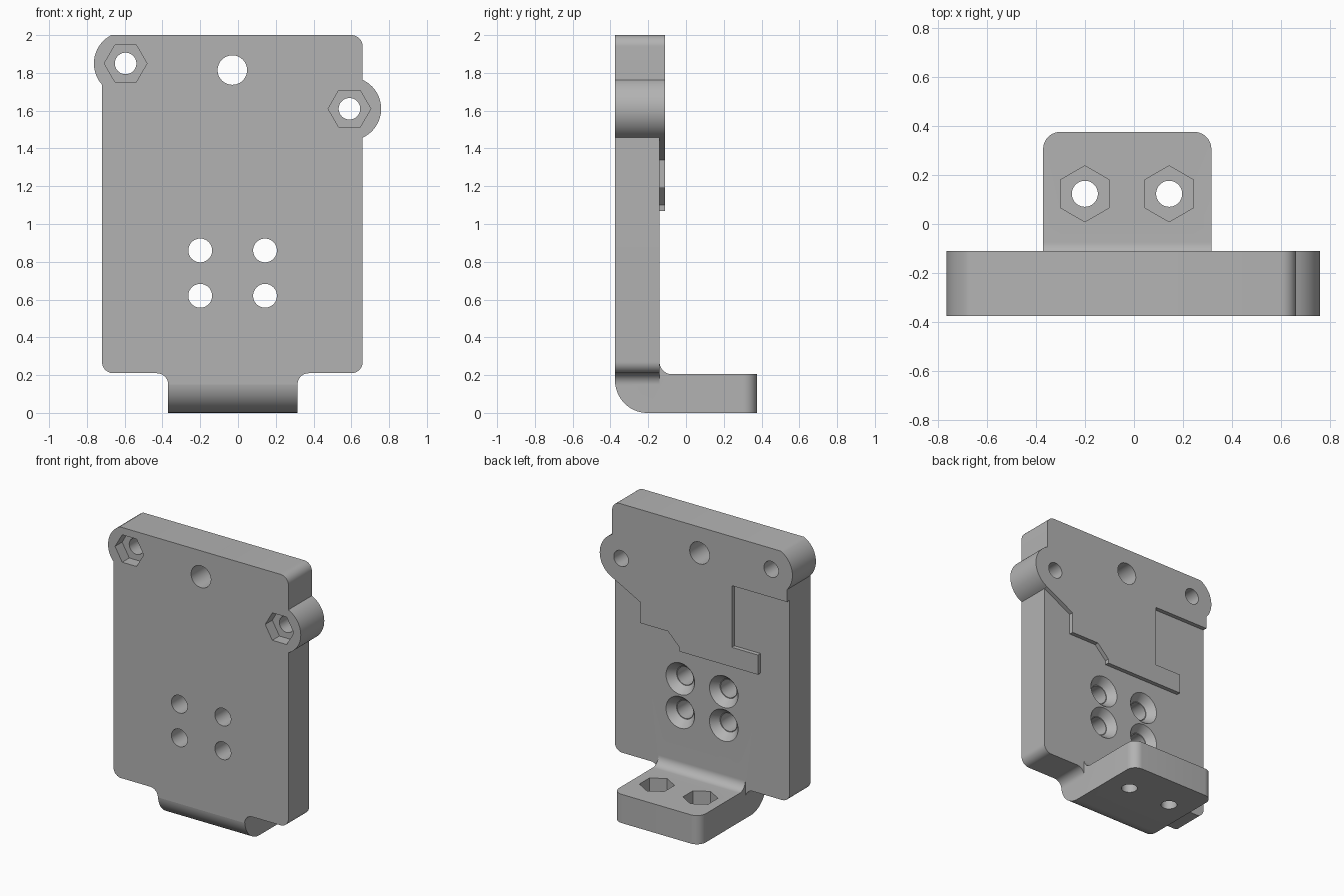
import bpy
import bmesh
from math import cos, sin, radians
from mathutils import Vector

cube = bpy.data.objects.get("Cube")
if cube:
    bpy.data.objects.remove(cube, do_unlink=True)

grey = bpy.data.materials.new("matte_grey")
grey.use_nodes = True
COLOUR = (0.45, 0.45, 0.45, 1)
grey.diffuse_color = COLOUR
grey.node_tree.nodes["Principled BSDF"].inputs["Base Color"].default_value = COLOUR

FRONT, BACK, PAD = -0.375, -0.14, -0.11


def arc(cx, cy, r, start, end, steps=12):
    angles = [radians(start + (end - start) * i / steps) for i in range(steps + 1)]
    return [(cx + r * cos(a), cy + r * sin(a)) for a in angles]


def ring(cx, cy, r, sides=48, turn=0):
    return arc(cx, cy, r, turn, turn + 360, sides)[:-1]


def solid(name, outline, axis, lo, hi, end_outline=None):
    """Extrude an outline along an axis, or loft it to a second outline."""
    place = {"x": lambda p, d: Vector((d, p[0], p[1])),
             "y": lambda p, d: Vector((p[0], d, p[1])),
             "z": lambda p, d: Vector((p[0], p[1], d))}[axis]
    bm = bmesh.new()
    first = [bm.verts.new(place(p, lo)) for p in outline]
    last = [bm.verts.new(place(p, hi)) for p in end_outline or outline]
    bm.faces.new(first)
    bm.faces.new(last)
    for i in range(len(first)):
        j = (i + 1) % len(first)
        bm.faces.new((first[i], first[j], last[j], last[i]))
    bmesh.ops.recalc_face_normals(bm, faces=bm.faces)
    mesh = bpy.data.meshes.new(name)
    bm.to_mesh(mesh)
    bm.free()
    mesh.materials.append(grey)
    obj = bpy.data.objects.new(name, mesh)
    bpy.context.collection.objects.link(obj)
    return obj


def combine(target, tool, operation):
    mod = target.modifiers.new(operation.lower(), "BOOLEAN")
    mod.operation, mod.object, mod.solver = operation, tool, "EXACT"
    bpy.context.view_layer.objects.active = target
    bpy.ops.object.modifier_apply(modifier=mod.name)
    bpy.data.objects.remove(tool, do_unlink=True)


# Main plate with two round ears and a filleted neck
plate_outline = (
    arc(0.375, 0.15, 0.06, 180, 90)
    + arc(0.60, 0.27, 0.06, -90, 0)
    + arc(0.59, 1.61, 0.168, -65.4, 65.4, 24)
    + arc(0.60, 1.94, 0.06, 0, 90)
    + arc(-0.595, 1.85, 0.168, 116.8, 221.9, 20)
    + arc(-0.66, 0.27, 0.06, 180, 270)
    + arc(-0.43, 0.15, 0.06, 90, 0)
)
bracket = solid("mounting_bracket", plate_outline, "y", FRONT, PAD)

# Shallow step around the raised pad on the back
step = [(-0.9, -0.1), (0.9, -0.1), (0.9, 1.3), (0.66, 1.457), (0.44, 1.34),
        (0.44, 1.19), (0.22, 1.19), (0.13, 1.10), (0.13, 1.07), (-0.49, 1.07),
        (-0.49, 1.21), (-0.285, 1.21), (-0.285, 1.65), (-0.9, 1.65)]
combine(bracket, solid("step_cutter", step, "y", BACK, 0.3), "DIFFERENCE")

# Foot with a rounded heel, inner fillet and rounded rear corners
foot_outline = (
    [(0.375, 0), (0.375, 0.205)]
    + arc(-0.075, 0.27, 0.065, 270, 180)
    + [(-0.2, 0.3), (-0.3, 0.3)]
    + arc(-0.205, 0.17, 0.17, 180, 270, 16)
)
foot = solid("foot", foot_outline, "x", -0.37, 0.315)
bm = bmesh.new()
bm.from_mesh(foot.data)
corners = [e for e in bm.edges
           if all(v.co.y > 0.37 for v in e.verts)
           and abs(e.verts[0].co.z - e.verts[1].co.z) > 0.1]
bmesh.ops.bevel(bm, geom=corners, offset=0.07, segments=10, profile=0.5,
                affect="EDGES")
bm.to_mesh(foot.data)
bm.free()
combine(bracket, foot, "UNION")

# Each cutter is an outline, an axis, a depth range and an optional end outline
cuts = [(ring(-0.03, 1.815, 0.078), "y", -1, 1)]

# Ear bolt holes with hexagonal nut pockets on the front
for x, z in ((-0.595, 1.85), (0.59, 1.61)):
    cuts.append((ring(x, z, 0.057), "y", -1, 1))
    cuts.append((ring(x, z, 0.113, 6), "y", -1, FRONT + 0.08))

for x in (-0.2, 0.143):
    # Countersunk plate holes
    for z in (0.62, 0.86):
        cuts.append((ring(x, z, 0.063), "y", -1, 1))
        cuts.append((ring(x, z, 0.068), "y", BACK - 0.055, BACK + 0.01,
                     ring(x, z, 0.121)))
    # Foot bolt holes with hexagonal nut pockets on top
    cuts.append((ring(x, 0.123, 0.053), "z", -1, 1))
    cuts.append((ring(x, 0.123, 0.114, 6, 30), "z", 0.105, 1))

for outline, axis, lo, hi, *end in cuts:
    combine(bracket, solid("hole_cutter", outline, axis, lo, hi, *end), "DIFFERENCE")

# Smooth round walls, crisp edges
bpy.ops.object.select_all(action="DESELECT")
bracket.select_set(True)
bpy.context.view_layer.objects.active = bracket
bpy.ops.object.shade_smooth_by_angle(angle=radians(30))
